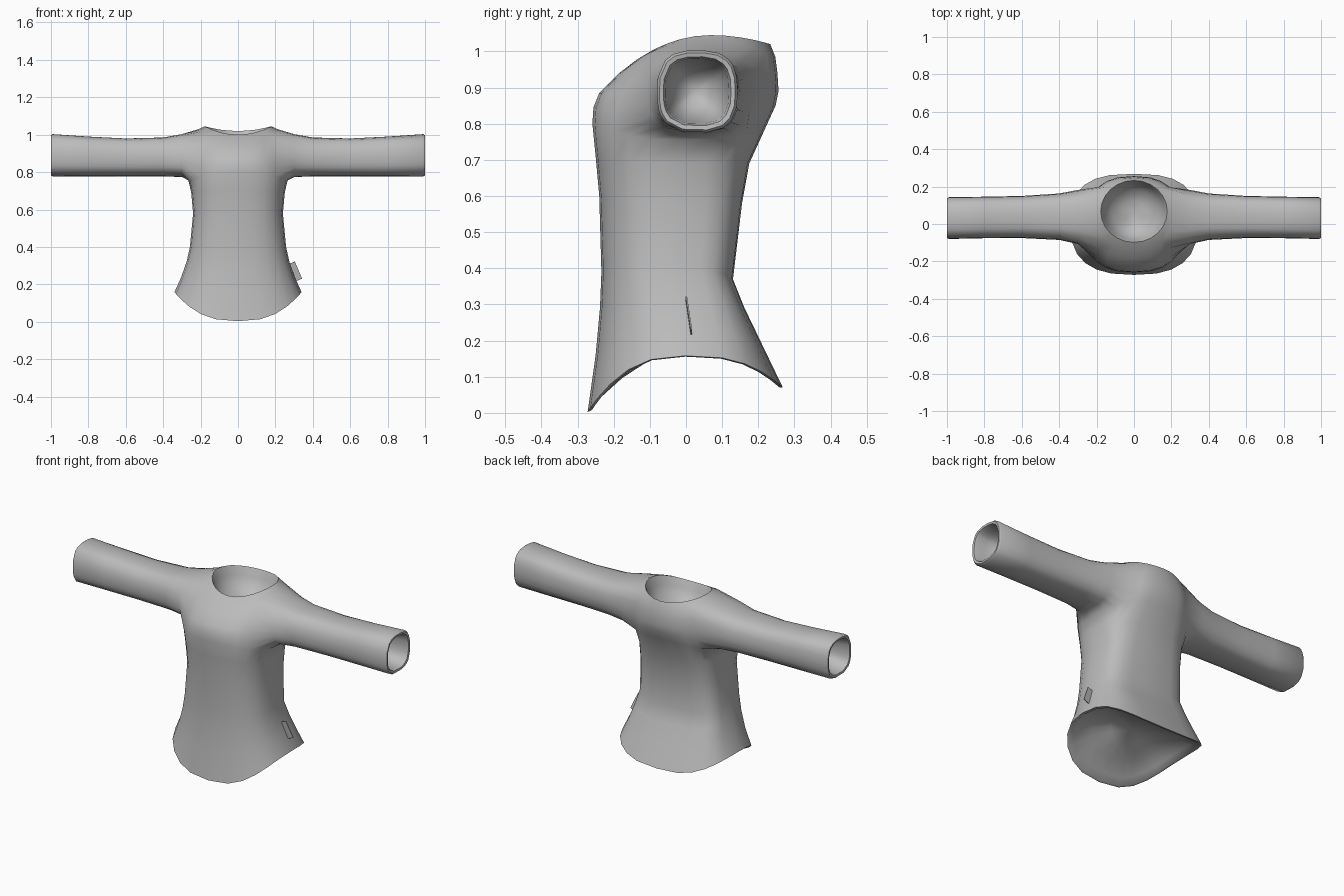
import bpy, bmesh, math
from mathutils import Vector

if "Cube" in bpy.data.objects:
    bpy.data.objects.remove(bpy.data.objects["Cube"])

N = 24                     # columns round the body
ARM_LOW, ARM_HIGH = 6, 10  # body rows between which the sleeves join

grey = bpy.data.materials.new("cloth grey")
grey.diffuse_color = (0.5, 0.5, 0.5, 1)
grey.use_nodes = True
grey.node_tree.nodes["Principled BSDF"].inputs["Base Color"].default_value = grey.diffuse_color

# half width, front y, back y, front z, side z, back z, front and back squareness
ROWS = [
    (.34, -.272, .268, .003, .158, .07, 2.6, 2.8),
    (.305, -.25, .215, .16, .235, .18, 2.5, 3.2),
    (.275, -.238, .162, .29, .32, .29, 2.5, 3.8),
    (.257, -.234, .13, .39, .40, .37, 2.5, 4.0),
    (.24, -.24, .155, .60, .58, .58, 2.5, 3.8),
    (.25, -.25, .175, .71, .69, .69, 2.5, 3.2),
    (.265, -.259, .225, .80, .755, .80, 2.5, 2.6),
    (.26, -.256, .248, .845, .81, .85, 2.5, 2.5),
    (.255, -.24, .256, .885, .88, .89, 2.5, 2.5),
    (.245, -.185, .253, .94, .96, .94, 2.4, 2.4),
    (.21, -.135, .247, .978, 1.03, .985, 2.2, 2.2),
    (.178, -.098, .233, 1.0, 1.045, 1.02, 2.0, 2.0),
]
# x, front y, back y, bottom z, top z
SLEEVE = [
    (.30, -.107, .182, .773, 1.003),
    (.40, -.085, .163, .777, .985),
    (.60, -.075, .15, .777, .98),
    (.80, -.076, .146, .776, .99),
    (.99, -.08, .143, .775, 1.003),
]


def spow(v, p):
    return math.copysign(abs(v) ** p, v)


def bridge(bm, a, b):
    n = len(a)
    return [bm.faces.new((a[i], a[(i + 1) % n], b[(i + 1) % n], b[i])) for i in range(n)]


def dish(bm, loop, axis, rings, depth):
    """Rim and sunken lining closing an opening."""
    c = sum((v.co for v in loop), Vector()) / len(loop)
    prev = loop
    for scale, d in rings:
        ring = [bm.verts.new(c + (v.co - c) * scale + axis * d) for v in loop]
        bridge(bm, prev, ring)
        prev = ring
    tip = bm.verts.new(c + axis * depth)
    for i in range(len(prev)):
        bm.faces.new((prev[i], prev[(i + 1) % len(prev)], tip))


bm = bmesh.new()

# body rings
rings = []
for w, yf, yb, zf, zs, zb, nf, nb in ROWS:
    ring = []
    for j in range(N):
        c, s = math.cos(2 * math.pi * j / N), math.sin(2 * math.pi * j / N)
        n = nb if s > 0 else nf
        z = zs + ((zb if s > 0 else zf) - zs) * s * s
        ring.append(bm.verts.new((w * spow(c, 2 / n),
                                  (yf + yb) / 2 + (yb - yf) / 2 * spow(s, 2 / n), z)))
    rings.append(ring)

# body skin, leaving the two armholes open
for r in range(len(rings) - 1):
    for j in range(N):
        at_side = (j + 3) % (N // 2) < 6
        if at_side and ARM_LOW <= r < ARM_HIGH:
            continue
        k = (j + 1) % N
        bm.faces.new((rings[r][j], rings[r][k], rings[r + 1][k], rings[r + 1][j]))

# sleeves grown from the armholes
for side, base in ((1, 0), (-1, N // 2)):
    cols = [(base + d) % N for d in range(-3, 4)]
    loop = [rings[ARM_LOW][j] for j in cols]
    loop += [rings[r][cols[-1]] for r in range(ARM_LOW + 1, ARM_HIGH)]
    loop += [rings[ARM_HIGH][j] for j in reversed(cols)]
    loop += [rings[r][cols[0]] for r in range(ARM_HIGH - 1, ARM_LOW, -1)]
    angles = [math.atan2(v.co.z - .89, v.co.y - .035) for v in loop]
    prev = loop
    for x, y0, y1, z0, z1 in SLEEVE:
        ring = []
        for a in angles:
            c, s = math.cos(a), math.sin(a)
            ry, rz = (y1 - y0) / 2, (z1 - z0) / 2
            rad = (abs(c / ry) ** 2.8 + abs(s / rz) ** 2.8) ** (-1 / 2.8)
            ring.append(bm.verts.new((side * x, (y0 + y1) / 2 + rad * c,
                                      (z0 + z1) / 2 + rad * s)))
        bridge(bm, prev, ring)
        prev = ring
    # rounded cuff lip and lining
    dish(bm, prev, Vector((-side, 0, 0)),
         [(.94, -.01), (.84, -.008), (.79, .01), (.75, .05), (.58, .12), (.3, .16)], .17)

# neck and hem linings
dish(bm, rings[-1], Vector((0, 0, -1)), [(.98, .005), (.92, .05), (.7, .11), (.35, .14)], .15)
dish(bm, rings[0], Vector((0, 0, 1)), [(.96, .0), (.88, .025), (.65, .06), (.35, .085)], .09)

bmesh.ops.recalc_face_normals(bm, faces=bm.faces)
mesh = bpy.data.meshes.new("shirt")
bm.to_mesh(mesh)
bm.free()
shirt = bpy.data.objects.new("shirt", mesh)
bpy.context.collection.objects.link(shirt)
mesh.materials.append(grey)
bpy.context.view_layer.objects.active = shirt
shirt.select_set(True)
bpy.ops.object.shade_smooth_by_angle(angle=math.radians(60))

# small side tag
bpy.ops.mesh.primitive_cube_add(size=1, location=(.304, .008, .268),
                                rotation=(math.radians(8), math.radians(-23), 0))
tag = bpy.context.object
tag.name = "side_tag"
tag.scale = (.042, .004, .10)
tag.data.materials.append(grey)
